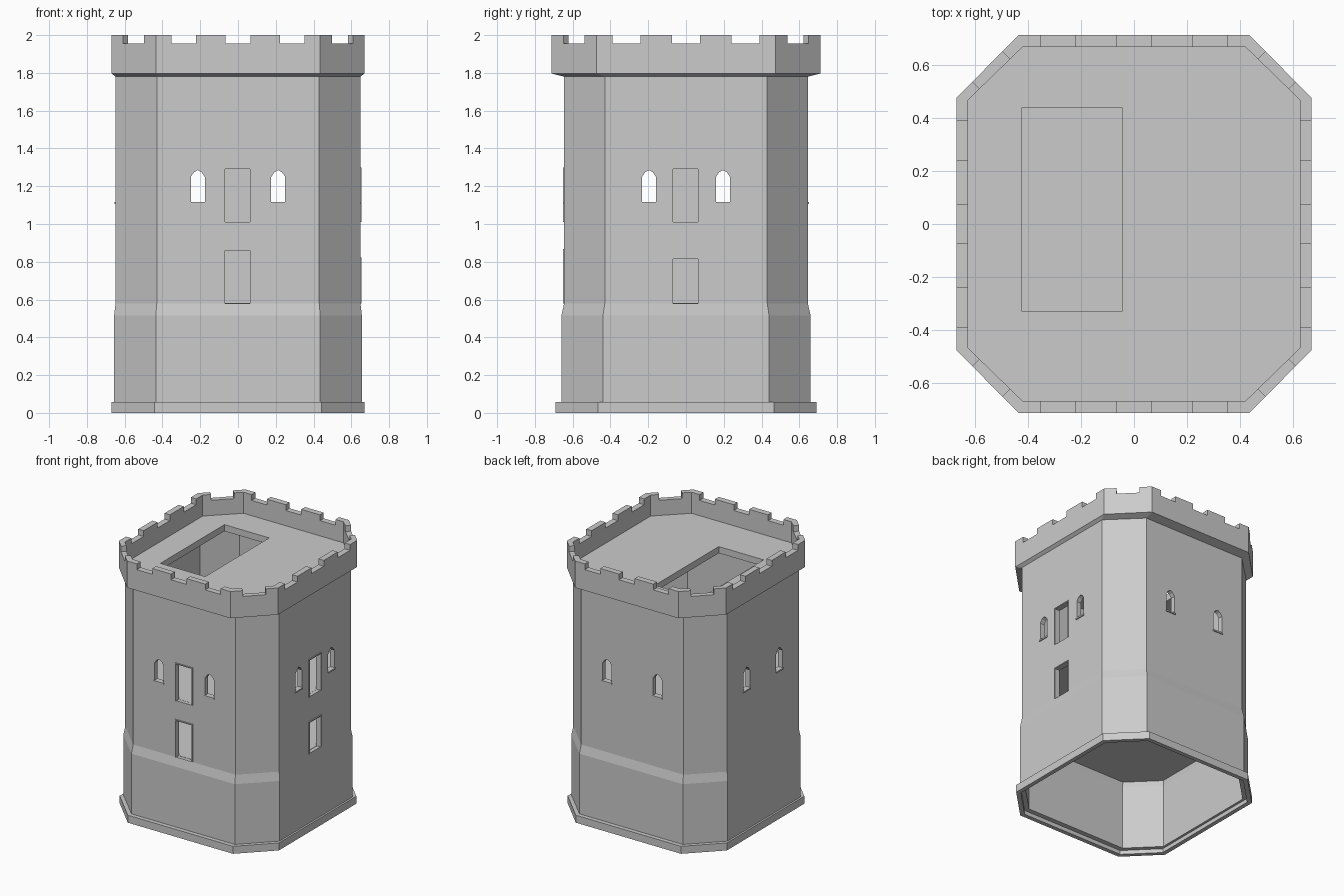
import bpy, bmesh, math
from mathutils import Matrix, Vector

if "Cube" in bpy.data.objects:
    bpy.data.objects.remove(bpy.data.objects["Cube"])

stone = bpy.data.materials.new("grey_stone")
stone.diffuse_color = (0.6, 0.6, 0.6, 1)
stone.use_nodes = True
stone.node_tree.nodes["Principled BSDF"].inputs["Base Color"].default_value = stone.diffuse_color


def finish(bm, name):
    bmesh.ops.recalc_face_normals(bm, faces=bm.faces)
    me = bpy.data.meshes.new(name)
    bm.to_mesh(me)
    bm.free()
    me.materials.append(stone)
    ob = bpy.data.objects.new(name, me)
    bpy.context.collection.objects.link(ob)
    return ob


def octagon(bm, z, hx, hy, ax, ay):
    """Ring of a rectangle with cut corners (ax, hy)-(hx, ay)."""
    pts = [(ax, -hy), (hx, -ay), (hx, ay), (ax, hy),
           (-ax, hy), (-hx, ay), (-hx, -ay), (-ax, -hy)]
    return [bm.verts.new((x, y, z)) for x, y in pts]


def bridge(bm, a, b):
    n = len(a)
    for i in range(n):
        bm.faces.new((a[i], a[(i + 1) % n], b[(i + 1) % n], b[i]))


def prism(bm, pts, v0, v1, angle):
    """Extrude (u, z) outline from v0 to v1 outward; angle 0 faces the front."""
    rot = Matrix.Rotation(math.radians(angle), 3, 'Z')
    a, b = [[bm.verts.new(rot @ Vector((u, -v, z))) for u, z in pts] for v in (v0, v1)]
    bm.faces.new(a)
    bm.faces.new(b[::-1])
    bridge(bm, a, b)


def rect(u0, u1, z0, z1):
    return [(u0, z0), (u1, z0), (u1, z1), (u0, z1)]


def cut(ob, bm):
    cutter = finish(bm, "cutter")
    cutter.hide_render = True
    mod = ob.modifiers.new("cut", 'BOOLEAN')
    mod.operation, mod.solver, mod.object = 'DIFFERENCE', 'EXACT', cutter
    bpy.context.view_layer.objects.active = ob
    bpy.ops.object.modifier_apply(modifier=mod.name)
    bpy.data.objects.remove(cutter)


# Hollow tower wall: plinth, battered base, shaft, corbel, parapet, then inside down
base, low = (.67, .692, .443, .465), (.656, .66, .435, .44)
shaft, top = (.648, .645, .43, .43), (.67, .712, .435, .475)
top_in, shaft_in = (.625, .667, .42, .468), (.612, .609, .415, .415)
low_in, base_in = (.62, .624, .42, .425), (.638, .66, .43, .452)
profile = [(0, base), (.057, base), (.057, low), (.515, low), (.58, shaft),
           (1.78, shaft), (1.797, top), (2, top), (2, top_in), (1.82, top_in),
           (1.79, shaft_in), (.58, shaft_in), (.515, low_in), (.03, low_in),
           (.03, base_in), (0, base_in)]
bm = bmesh.new()
rings = [octagon(bm, z, *o) for z, o in profile]
for i, r in enumerate(rings):
    bridge(bm, r, rings[(i + 1) % len(rings)])
wall = finish(bm, "tower_wall")

# Openings: doorways on front and right, pointed slits on all four walls
doors = [(0, 1.01, 1.29), (0, .58, .86), (90, 1.01, 1.29), (90, .58, .815)]
slits = [(a, s * (.213 if a % 180 == 0 else .196))
         for a in (0, 90, 180, 270) for s in (-1, 1)]
bm = bmesh.new()
for a, z0, z1 in doors:
    prism(bm, rect(-.068, .064, z0, z1), .5, .8, a)
for a, u in slits:
    w = .037
    prism(bm, [(u - w, 1.117), (u + w, 1.117), (u + w, 1.25), (u + .02, 1.274),
               (u, 1.285), (u - .02, 1.274), (u - w, 1.25)], .5, .8, a)
cut(wall, bm)

# Crenels: three on each side and one on each cut corner
bm = bmesh.new()
for a in (0, 180):
    for u in (-.288, 0, .288):
        prism(bm, rect(u - .065, u + .065, 1.956, 2.1), .6, .8, a)
for a in (90, 270):
    for u in (-.316, 0, .316):
        prism(bm, rect(u - .074, u + .074, 1.956, 2.1), .58, .8, a)
for sx in (-1, 1):
    for sy in (-1, 1):
        m = (Matrix.Translation((sx * .54, sy * .58, 2.028))
             @ Matrix.Rotation(sx * sy * math.pi / 4, 4, 'Z')
             @ Matrix.Diagonal((.2, .16, .144, 1)))
        bmesh.ops.create_cube(bm, size=1, matrix=m)
cut(wall, bm)


# Floors and roof deck
def slab(name, z0, z1, o):
    bm = bmesh.new()
    a, b = octagon(bm, z0, *o), octagon(bm, z1, *o)
    bridge(bm, a, b)
    bm.faces.new(a[::-1])
    bm.faces.new(b)
    return finish(bm, name)


mid = (.62, .617, .418, .418)
slab("lower_floor", .55, .582, mid)
slab("upper_floor", .98, 1.011, mid)
deck = slab("roof_deck", 1.79, 1.84, (.635, .677, .424, .47))
bm = bmesh.new()
prism(bm, rect(-.422, -.045, 1.7, 1.9), -.44, .33, 0)  # stair hatch
cut(deck, bm)

# Thin door frames and slit sills
bm = bmesh.new()
for a, z0, z1 in doors:
    v = .645 if a == 0 else .648
    for r in (rect(-.076, -.068, z0, z1 + .008), rect(.064, .072, z0, z1 + .008),
              rect(-.068, .064, z1, z1 + .008)):
        prism(bm, r, v - .02, v + .006, a)
finish(bm, "door_frames")
bm = bmesh.new()
for a, u in slits:
    v = .645 if a % 180 == 0 else .648
    prism(bm, rect(u - .042, u + .042, 1.106, 1.117), v - .02, v + .007, a)
finish(bm, "slit_sills")
